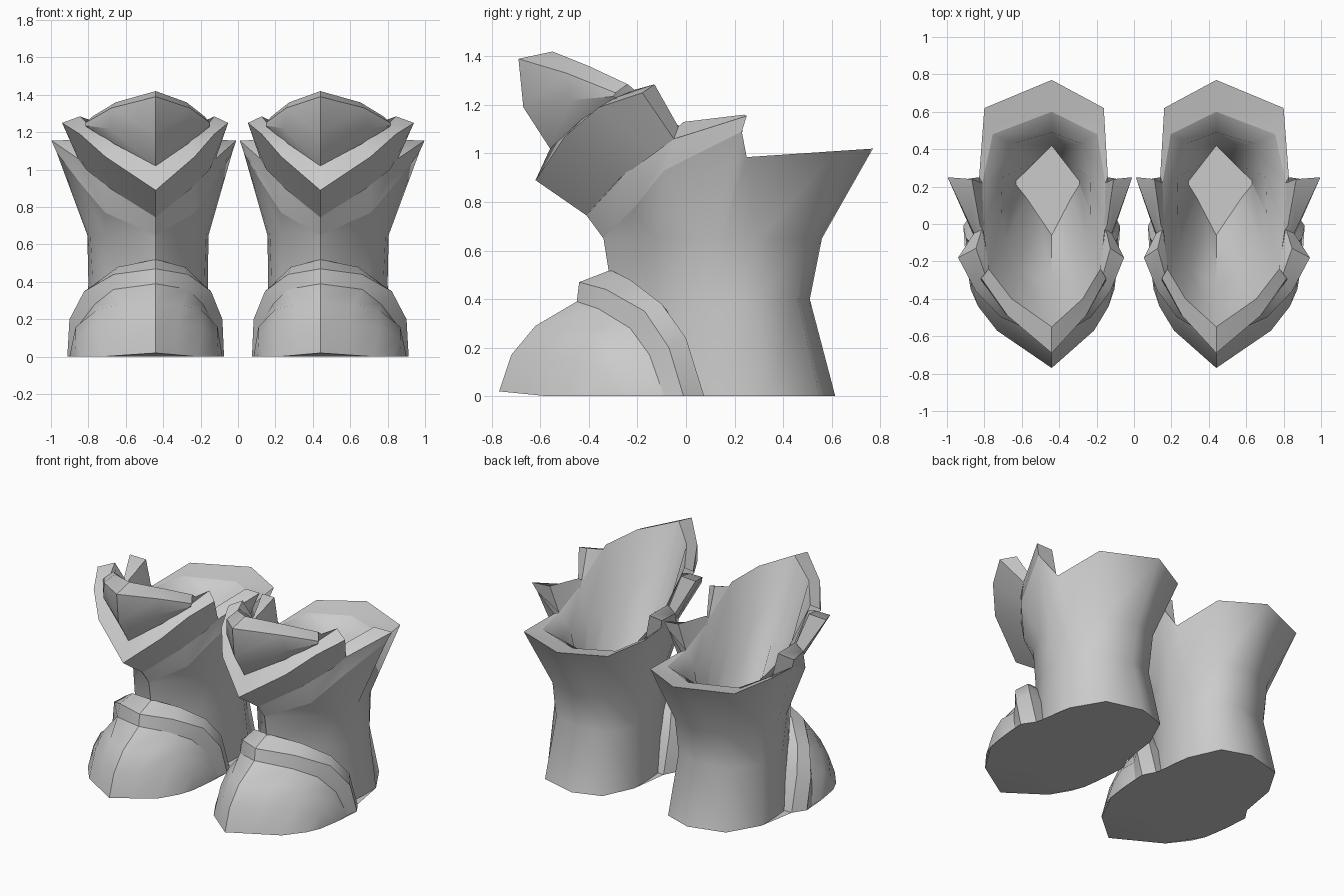
import bpy
import bmesh
import math

cube = bpy.data.objects.get("Cube")
if cube:
    bpy.data.objects.remove(cube)

steel = bpy.data.materials.new("grey_steel")
steel.use_nodes = True
grey = (0.6, 0.6, 0.6, 1)
steel.diffuse_color = grey
steel.node_tree.nodes["Principled BSDF"].inputs["Base Color"].default_value = grey

BOOT_X = 0.44          # distance of each boot from the middle
OUTER, INNER = 1.125, 0.87   # each boot is fuller on its outer side


def boot_point(point, half, side):
    """Place a half-boot point on one half of the left or right boot."""
    u, y, z = point
    width = OUTER if half > 0 else INNER
    return (side * (BOOT_X + half * u * width), y, z)


def loft(name, rows, cyclic=False, cap_end=False, inward=False, angle=30):
    """Skin rows of half-boot points, reflect them, and make both boots."""
    for side_name, side in (("left", 1), ("right", -1)):
        bm = bmesh.new()
        for half in (1, -1):
            grid = [[bm.verts.new(boot_point(p, half, side)) for p in row] for row in rows]
            pairs = list(zip(grid, grid[1:]))
            if cyclic:
                pairs.append((grid[-1], grid[0]))
            for low, high in pairs:
                for i in range(len(low) - 1):
                    bm.faces.new((low[i], low[i + 1], high[i + 1], high[i]))
            if cap_end:
                bm.faces.new([row[-1] for row in grid])
        bmesh.ops.remove_doubles(bm, verts=bm.verts, dist=0.0005)
        bmesh.ops.dissolve_degenerate(bm, edges=bm.edges, dist=0.0005)
        bmesh.ops.recalc_face_normals(bm, faces=bm.faces)
        if inward:
            bmesh.ops.reverse_faces(bm, faces=bm.faces)
        mesh = bpy.data.meshes.new(side_name + "_" + name)
        bm.to_mesh(mesh)
        bm.free()
        mesh.materials.append(steel)
        obj = bpy.data.objects.new(mesh.name, mesh)
        bpy.context.collection.objects.link(obj)
        bpy.ops.object.select_all(action="DESELECT")
        obj.select_set(True)
        bpy.context.view_layer.objects.active = obj
        bpy.ops.object.shade_smooth_by_angle(angle=math.radians(angle))


def level(z, outline):
    """Raise a flat outline to one height."""
    return [(u, y, z) for u, y in outline]


# Edges shared by neighbouring parts
toe_edge = [(0, -.45, .39), (.2, -.36, .36), (.29, -.23, .28), (.365, -.15, .17), (.405, -.09, 0)]
knee_rim = [(0, -.55, 1.42), (.19, -.4, 1.36), (.3, -.24, 1.285)]
back_rim_inner = [(.33, .22, .985), (.28, .48, .985), (0, .6, .985)]
back_rim_outer = [(.345, .25, .985), (.32, .62, 1.01), (0, .77, 1.02)]
collar_base = [(0, -.34, .65), (.24, -.22, .77), (.36, -.09, .93), (.47, .23, 1.09)]

# Shaft: pinched at the ankle, flaring to the back rim and side spikes
loft("shaft", [
    level(0, [(0, -.35), (.24, -.13), (.32, .08), (.33, .2), (.33, .34), (.22, .55), (0, .615)]),
    level(.4, [(0, -.3), (.23, -.12), (.3, .06), (.32, .18), (.31, .3), (.2, .46), (0, .51)]),
    level(.65, [(0, -.34), (.24, -.13), (.31, .03), (.325, .15), (.31, .3), (.2, .5), (0, .56)]),
    collar_base + back_rim_outer,
], angle=62)
loft("back_rim", [back_rim_outer, back_rim_inner])

# Hollow lining with a shelf, then a well down to a small pointed floor
floor = level(.5, [(0, -.06), (.06, .04), (.12, .14), (.17, .21), (.17, .23), (.08, .33), (0, .42)])
loft("lining", [
    knee_rim + [(.33, 0, 1.09)] + back_rim_inner,
    [(0, -.32, .95), (.16, -.25, .95), (.22, -.1, .92), (.24, .05, .91),
     (.235, .25, .91), (.18, .43, .92), (0, .49, .92)],
    floor,
    [(0, y, z) for u, y, z in floor],
], inward=True, angle=60)

# Collar: lower chevron band ending in blunt side spikes
loft("collar", [
    collar_base,
    [(0, -.41, .745), (.24, -.25, .92), (.37, -.05, 1.06), (.495, .25, 1.155)],
    [(0, -.38, .8), (.22, -.2, .96), (.34, -.01, 1.13), (.38, .24, 1.16)],
    [(0, -.3, .75), (.2, -.15, .9), (.31, 0, 1.05), (.33, .22, .985)],
], cyclic=True, cap_end=True)

# Chevron plate: thick V in front of the knee
loft("chevron_plate", [
    [(0, -.41, .745), (.22, -.27, .9), (.33, -.13, 1), (.37, -.05, 1.06)],
    [(0, -.62, .89), (.24, -.5, 1.07), (.36, -.36, 1.19), (.445, -.18, 1.25)],
    [(0, -.56, 1.02), (.2, -.43, 1.14), (.31, -.29, 1.23), (.36, -.13, 1.285)],
    [(0, -.4, .95), (.18, -.3, 1.05), (.3, -.22, 1.26), (.33, -.02, 1.09)],
], cyclic=True, cap_end=True)

# Knee guard: pointed shield above the chevron
loft("knee_guard", [
    [(0, -.56, 1.02), (.19, -.42, 1.13), (.325, -.28, 1.225)],
    [(0, -.67, 1.19), (.22, -.48, 1.22), (.335, -.3, 1.235)],
    [(0, -.69, 1.39), (.21, -.49, 1.33), (.335, -.29, 1.25)],
    knee_rim,
])

# Toe cap: rows run from the centre ridge down to the ground
loft("toe_cap", [
    [(0, -.77, .02), (0, -.72, .17), (0, -.62, .29), toe_edge[0]],
    [(.13, -.67, .01), (.14, -.61, .17), (.16, -.5, .28), toe_edge[1]],
    [(.26, -.57, 0), (.28, -.47, .16), (.28, -.38, .25), toe_edge[2]],
    [(.35, -.44, 0), (.38, -.33, .1), (.38, -.25, .16), toe_edge[3]],
    [(.385, -.35, 0), (.4, -.25, 0), (.41, -.17, 0), toe_edge[4]],
], angle=40)

# Instep band: raised strap over the foot
loft("instep_band", [
    toe_edge,
    [(0, -.44, .47), (.2, -.33, .44), (.34, -.17, .35), (.41, -.07, .2), (.42, -.01, 0)],
    [(0, -.31, .52), (.18, -.23, .48), (.3, -.1, .38), (.36, 0, .24), (.37, .075, 0)],
    [(0, -.25, .48), (.14, -.17, .43), (.2, -.06, .33), (.24, .01, .2), (.27, .07, 0)],
], angle=28)

# Flat sole
sole = [(0, -.77, .02)] + level(0, [(.26, -.57), (.385, -.35), (.41, -.17), (.42, -.01),
                                    (.37, .075), (.33, .34), (.22, .55), (0, .615)])
loft("sole", [sole, [(0, y, z) for u, y, z in sole]])
for obj in bpy.data.objects:
    if obj.name.endswith("_sole") and obj.data.polygons[0].normal.z > 0:
        obj.data.flip_normals()
